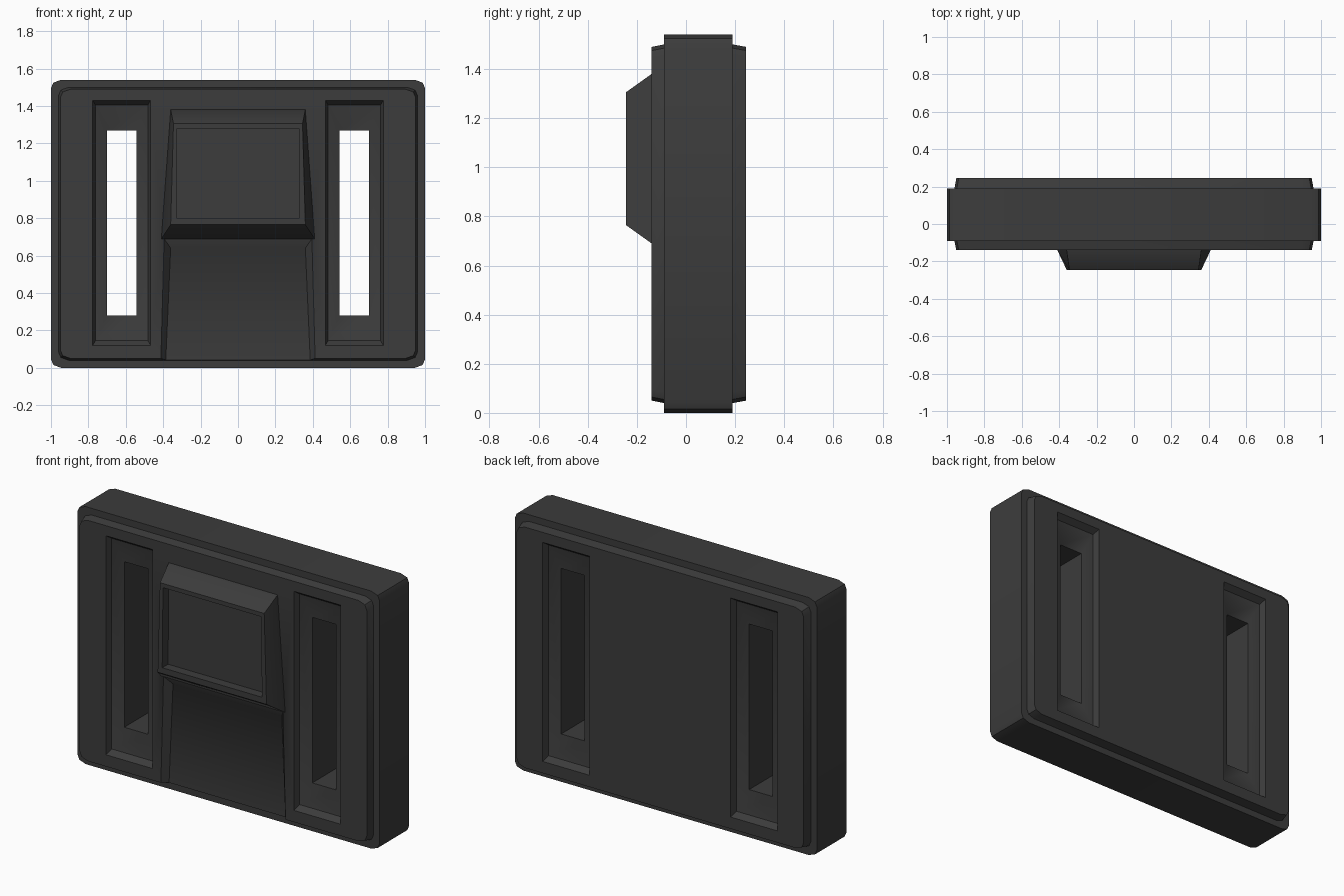
import bpy, bmesh

if "Cube" in bpy.data.objects:
    bpy.data.objects.remove(bpy.data.objects["Cube"])

mat = bpy.data.materials.new("dark_plastic")
mat.diffuse_color = (0.045, 0.045, 0.045, 1)
mat.use_nodes = True
mat.node_tree.nodes["Principled BSDF"].inputs["Base Color"].default_value = mat.diffuse_color


def loft(name, rings):
    """Closed solid through rings; each ring is (y, [(x, z), ...])."""
    bm = bmesh.new()
    loops = [[bm.verts.new((x, y, z)) for x, z in pts] for y, pts in rings]
    n = len(loops[0])
    for a, b in zip(loops, loops[1:]):
        for i in range(n):
            j = (i + 1) % n
            bm.faces.new((a[i], a[j], b[j], b[i]))
    bm.faces.new(loops[0])
    bm.faces.new(loops[-1])
    bmesh.ops.recalc_face_normals(bm, faces=bm.faces)
    me = bpy.data.meshes.new(name)
    bm.to_mesh(me)
    bm.free()
    ob = bpy.data.objects.new(name, me)
    bpy.context.collection.objects.link(ob)
    me.materials.append(mat)
    return ob


def trap(z0, z1, w0, w1, cx=0.0):
    return [(cx - w0, z0), (cx + w0, z0), (cx + w1, z1), (cx - w1, z1)]


def outline(d):
    """Plate outline with clipped corners, inset by d."""
    w, h = 1 - d, 0.77 - d
    q = [(w, h - 0.045), (w - 0.013, h - 0.015), (w - 0.055, h)]
    pts = q + [(-x, z) for x, z in reversed(q)]
    pts += [(-x, -z) for x, z in pts]
    return [(x, z + 0.77) for x, z in pts]


def boolean(ob, other, op):
    m = ob.modifiers.new(op.lower(), 'BOOLEAN')
    m.operation, m.object, m.solver = op, other, 'EXACT'
    bpy.context.view_layer.objects.active = ob
    bpy.ops.object.modifier_apply(modifier=m.name)
    bpy.data.objects.remove(other)


# main plate with stepped front and back
plate = loft("buckle_plate", [(-0.14, outline(0.05)), (-0.09, outline(0.04)),
                              (-0.09, outline(0)), (0.19, outline(0)),
                              (0.19, outline(0.04)), (0.245, outline(0.05))])

# strap slots, recessed on both faces
for s in (-1, 1):
    cx = s * 0.622
    outer = trap(0.12, 1.43, 0.155, 0.155, cx)
    inner = trap(0.145, 1.405, 0.14, 0.14, cx)
    hole = trap(0.28, 1.27, 0.078, 0.078, cx)
    boolean(plate, loft("slot_cutter", [
        (-0.3, outer), (-0.14, outer), (-0.105, inner), (-0.075, hole),
        (0.18, hole), (0.21, inner), (0.245, outer), (0.4, outer)]), 'DIFFERENCE')

# lower front panel recess
edge = trap(-0.05, 0.69, 0.415, 0.395)
boolean(plate, loft("panel_cutter", [
    (-0.3, edge), (-0.14, edge), (-0.1, trap(-0.05, 0.64, 0.39, 0.36))]), 'DIFFERENCE')

# raised centre block with shallow window
base = trap(0.69, 1.38, 0.41, 0.36)
block = loft("centre_block", [(-0.245, trap(0.765, 1.305, 0.36, 0.345)),
                              (-0.14, base), (-0.09, base)])
window = trap(0.8, 1.28, 0.33, 0.325)
boolean(block, loft("window_cutter", [(-0.4, window), (-0.19, window)]), 'DIFFERENCE')

# shading
for ob in (plate, block):
    bpy.ops.object.select_all(action='DESELECT')
    ob.select_set(True)
    bpy.context.view_layer.objects.active = ob
    bpy.ops.object.shade_smooth_by_angle(angle=0.7)
